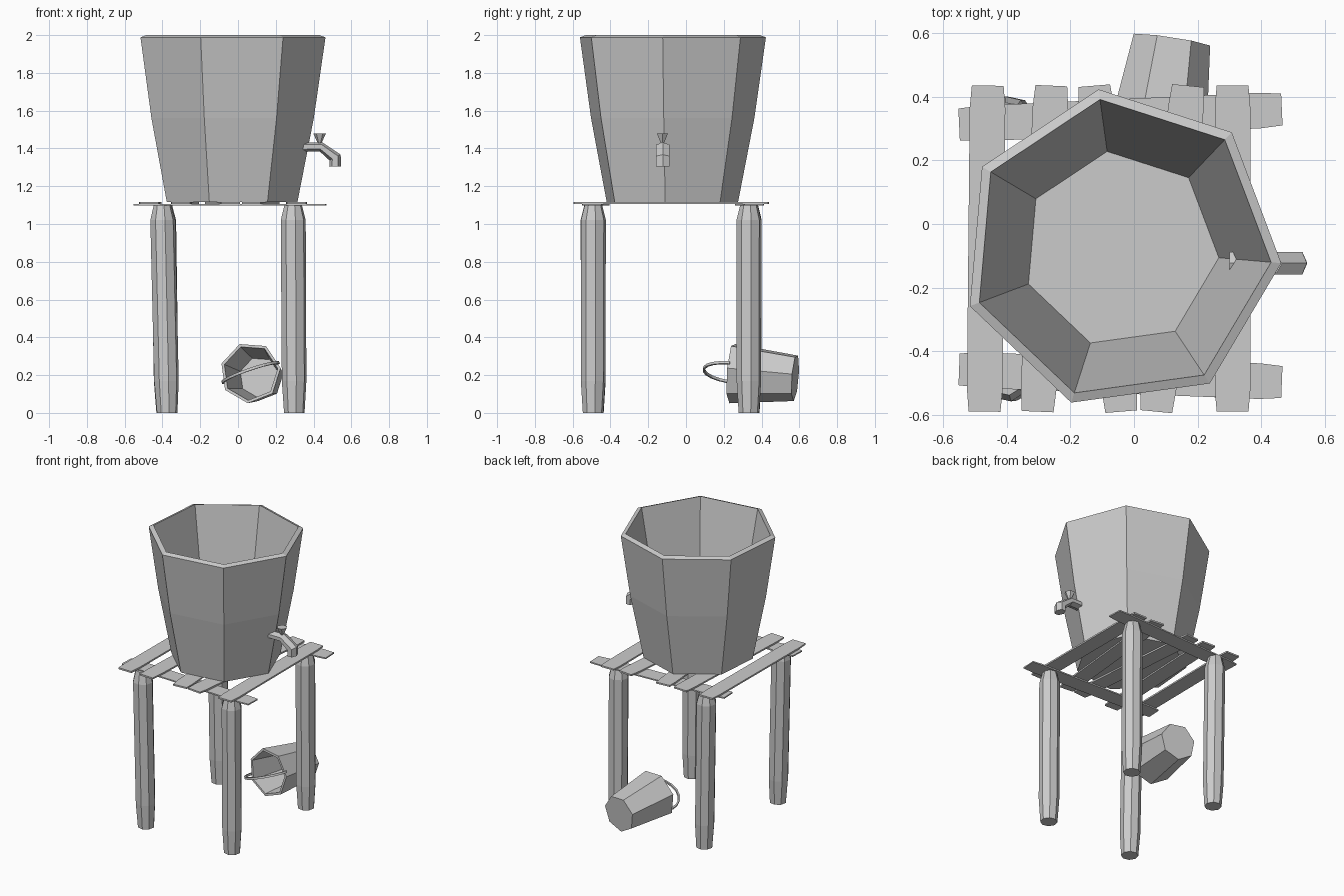
import bpy, bmesh, math
from mathutils import Vector, Matrix

if "Cube" in bpy.data.objects:
    bpy.data.objects.remove(bpy.data.objects["Cube"])

grey = bpy.data.materials.new("plain_grey")
grey.diffuse_color = (0.6, 0.6, 0.6, 1)
grey.use_nodes = True
grey.node_tree.nodes["Principled BSDF"].inputs["Base Color"].default_value = grey.diffuse_color


def finish(name, bm):
    bmesh.ops.recalc_face_normals(bm, faces=bm.faces)
    me = bpy.data.meshes.new(name)
    bm.to_mesh(me)
    bm.free()
    me.materials.append(grey)
    ob = bpy.data.objects.new(name, me)
    bpy.context.collection.objects.link(ob)
    return ob


def loft(name, rings):
    """Skin a list of point rings and cap both ends."""
    bm = bmesh.new()
    vs = [[bm.verts.new(p) for p in ring] for ring in rings]
    n = len(rings[0])
    for a, b in zip(vs, vs[1:]):
        for i in range(n):
            j = (i + 1) % n
            bm.faces.new((a[i], a[j], b[j], b[i]))
    bm.faces.new(vs[0][::-1])
    bm.faces.new(vs[-1])
    return finish(name, bm)


def ring(c, u, v, n, phase=0.0):
    c, u, v = Vector(c), Vector(u), Vector(v)
    angles = [math.radians(phase) + 2 * math.pi * i / n for i in range(n)]
    return [c + u * math.cos(a) + v * math.sin(a) for a in angles]


def flat_ring(x, y, z, r, n, phase=0.0):
    return ring((x, y, z), (r, 0, 0), (0, r, 0), n, phase)


def plank(name, start, end, width, z0, z1):
    """Thin board with slightly narrowed ends."""
    s, e = Vector(start), Vector(end)
    d = (e - s).normalized()
    side = Vector((-d.y, d.x))
    w, t = width / 2, 0.07
    half = [(s, w - 0.006), (s + d * t, w), (e - d * t, w), (e, w - 0.006)]
    outline = [p - side * h for p, h in half] + [p + side * h for p, h in reversed(half)]
    return loft(name, [[(p.x, p.y, z) for p in outline] for z in (z0, z1)])


# Tub: seven-sided, open at the top
tub = [(0.358, 1.116), (0.445, 1.56), (0.507, 1.988), (0.475, 2.0), (0.31, 1.145)]
loft("tub", [flat_ring(-0.042, -0.079, z, r, 7, -5) for r, z in tub])

# Legs: tapered at both ends, left ones leaning slightly
leg_profile = [(0.055, 0.0), (0.066, 0.17), (0.067, 1.02), (0.047, 1.099)]
legs = {
    "front_left_leg": (-0.375, -0.49, -0.40, -0.492),
    "front_right_leg": (0.298, -0.492, 0.292, -0.49),
    "back_left_leg": (-0.378, 0.335, -0.395, 0.335),
    "back_right_leg": (0.298, 0.333, 0.292, 0.333),
}
for name, (x0, y0, x1, y1) in legs.items():
    loft(name, [flat_ring(x0 + (x1 - x0) * z / 1.1, y0 + (y1 - y0) * z / 1.1, z, r, 8, 10)
                for r, z in leg_profile])

# Platform: two cross beams under five slats
plank("front_beam", (-0.55, -0.457), (0.465, -0.497), 0.112, 1.097, 1.106)
plank("back_beam", (-0.55, 0.313), (0.465, 0.36), 0.112, 1.097, 1.106)
slats = [(-0.47, -0.46), (-0.303, -0.26), (-0.04, -0.125), (0.07, 0.17), (0.31, 0.31)]
for i, (xf, xb) in enumerate(slats):
    plank(f"slat_{i + 1}", (xf, -0.59), (xb, 0.435), 0.112, 1.106, 1.117)

# Tap: bent six-sided spout with a cone-shaped knob
path = [(0.30, 1.408), (0.44, 1.408), (0.514, 1.352), (0.514, 1.305)]
normals = [(0, 1), (0.28, 0.96), (0.93, 0.48), (1, 0)]
spout_rings = []
for (x, z), (nx, nz), r in zip(path, normals, (0.025, 0.025, 0.032, 0.031)):
    spout_rings.append(ring((x, -0.123, z), (nx * r, 0, nz * r), (0, 0.041, 0), 6))
loft("tap_spout", spout_rings)
loft("tap_knob", [flat_ring(0.432, -0.125, z, r, 6) for z, r in ((1.42, 0.006), (1.48, 0.034))])

# Bucket: lying on its side with the mouth towards the front
mouth, base = Vector((0.066, 0.24, 0.213)), Vector((0.117, 0.578, 0.187))
axis = (base - mouth).normalized()
right = Vector((0, 0, 1)).cross(axis).normalized() * -1
up = right.cross(axis).normalized()
if up.z < 0:
    up = -up
depth = (base - mouth).length
bucket = [(0.125, depth), (0.163, 0.0), (0.147, 0.0), (0.108, depth - 0.02)]
loft("bucket", [ring(mouth + axis * d, right * r, up * r, 7, 60) for r, d in bucket])

# Bucket handle: half hoop in front of the mouth
across = right * math.cos(math.radians(19.6)) + up * math.sin(math.radians(19.6))
third = across.cross(axis)
hoop = []
for i in range(11):
    a = math.pi * i / 10
    out = across * math.cos(a) - axis * math.sin(a)
    hoop.append(ring(mouth + axis * 0.01 + out * 0.157, out * 0.008, third * 0.01, 4, 45))
loft("bucket_handle", hoop)
